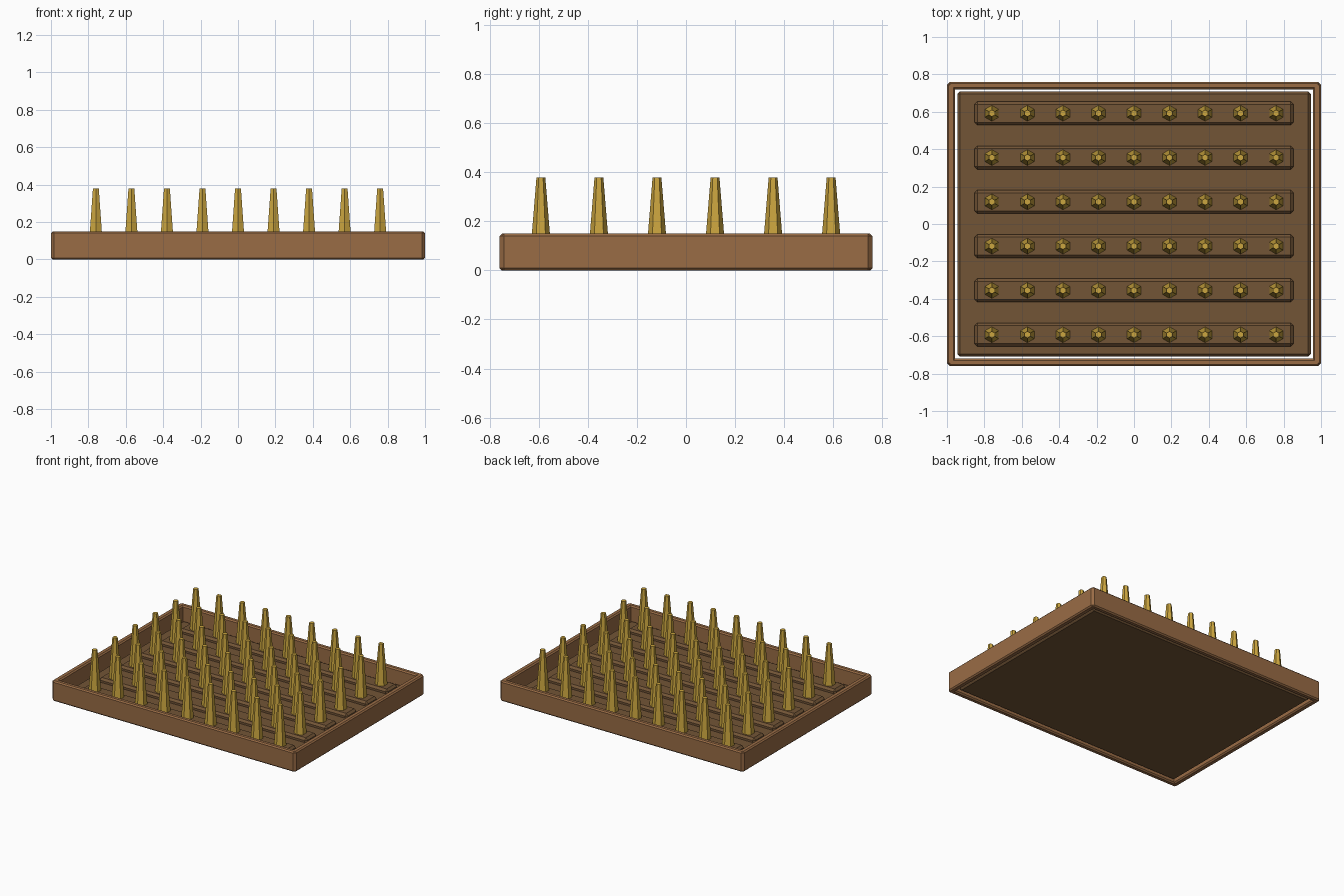
import bpy
import bmesh
import math
from mathutils import Matrix

if "Cube" in bpy.data.objects:
    bpy.data.objects.remove(bpy.data.objects["Cube"])


def material(name, rgb):
    m = bpy.data.materials.new(name)
    m.diffuse_color = (*rgb, 1)
    m.use_nodes = True
    m.node_tree.nodes["Principled BSDF"].inputs["Base Color"].default_value = m.diffuse_color
    return m


WOOD = material("wood", (0.32, 0.15, 0.06))
DARK = material("dark_wood", (0.17, 0.09, 0.037))
GOLD = material("gold", (0.60, 0.38, 0.05))


def finish(name, bm, mat):
    me = bpy.data.meshes.new(name)
    bm.to_mesh(me)
    bm.free()
    me.materials.append(mat)
    ob = bpy.data.objects.new(name, me)
    bpy.context.collection.objects.link(ob)
    return ob


def block(name, x0, x1, y0, y1, z0, z1, bevel, mat):
    """Box between two corners with a single-cut chamfer."""
    bm = bmesh.new()
    mtx = (Matrix.Translation(((x0 + x1) / 2, (y0 + y1) / 2, (z0 + z1) / 2))
           @ Matrix.Diagonal((x1 - x0, y1 - y0, z1 - z0, 1)))
    bmesh.ops.create_cube(bm, size=1, matrix=mtx)
    bmesh.ops.bevel(bm, geom=bm.edges[:], offset=bevel, segments=1,
                    affect='EDGES', profile=0.5)
    return finish(name, bm, mat)


def spike(name, x, y, z0, z1):
    """Tapered hexagonal peg with corners facing front and back."""
    bm = bmesh.new()
    mtx = (Matrix.Translation((x, y, (z0 + z1) / 2))
           @ Matrix.Rotation(math.pi / 2, 4, 'Z'))
    bmesh.ops.create_cone(bm, cap_ends=True, segments=6, radius1=0.044,
                          radius2=0.018, depth=z1 - z0, matrix=mtx)
    # Turn the hexagon if a corner does not already point along y
    if max(v.co.y for v in bm.verts) - y < 0.043:
        bmesh.ops.rotate(bm, verts=bm.verts[:], cent=(x, y, 0),
                         matrix=Matrix.Rotation(math.pi / 6, 3, 'Z'))
    return finish(name, bm, GOLD)


# Floor plate
block("floor_plate", -0.945, 0.945, -0.708, 0.708, 0.01, 0.05, 0.014, DARK)

# Four frame boards
block("front_board", -0.993, 0.993, -0.76, -0.72, 0, 0.15, 0.009, WOOD)
block("back_board", -0.993, 0.993, 0.72, 0.76, 0, 0.15, 0.009, WOOD)
block("left_board", -1.0, -0.957, -0.752, 0.752, 0, 0.15, 0.009, WOOD)
block("right_board", 0.957, 1.0, -0.752, 0.752, 0, 0.15, 0.009, WOOD)

# Rails with a row of spikes on each
for row in range(6):
    y = -0.592 + row * 0.2368
    block(f"rail_{row + 1}", -0.853, 0.853, y - 0.063, y + 0.063,
          0.035, 0.08, 0.015, DARK)
    for col in range(9):
        spike(f"spike_{row + 1}_{col + 1}", -0.76 + col * 0.19, y, 0.06, 0.38)
